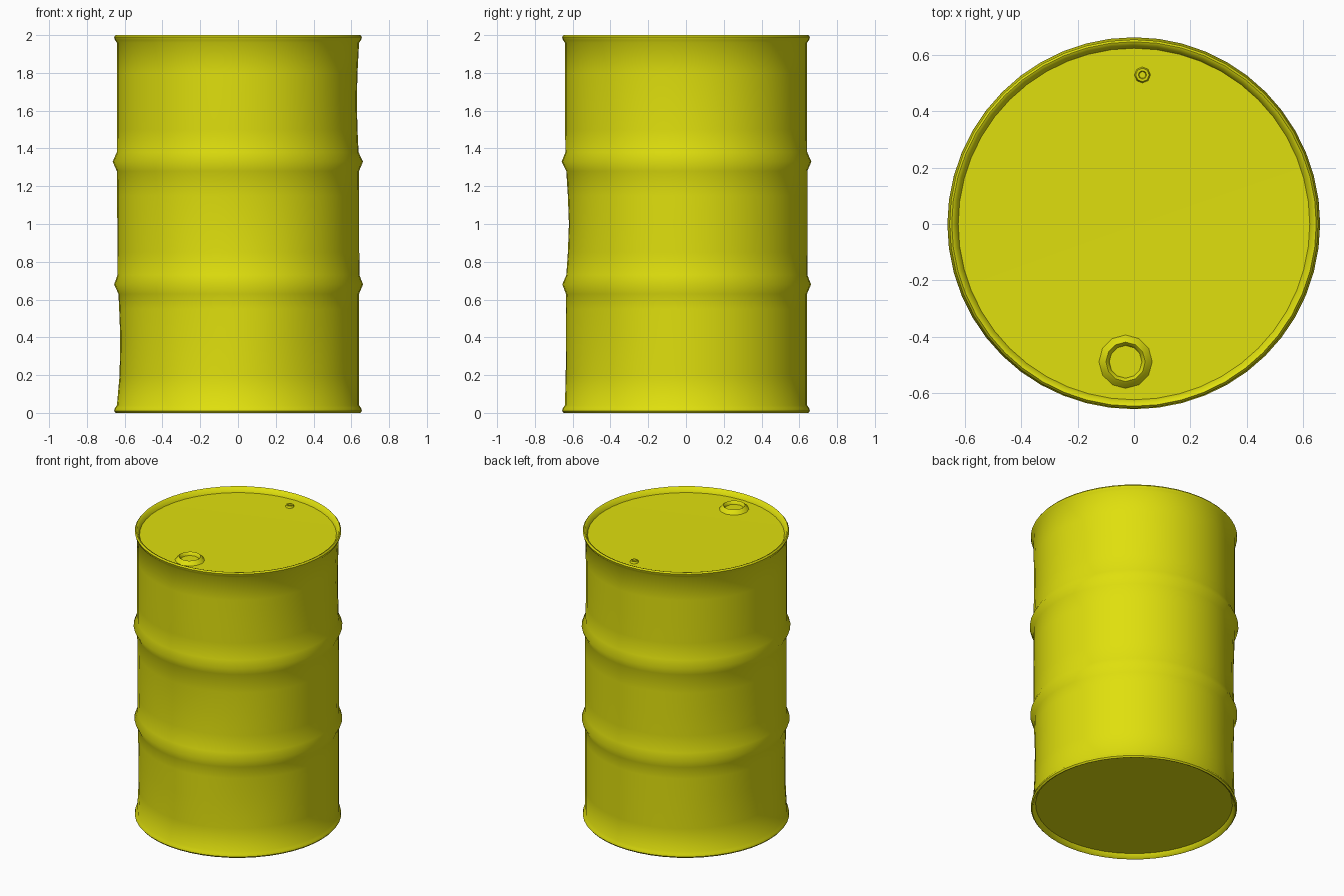
import bpy, math

if "Cube" in bpy.data.objects:
    bpy.data.objects.remove(bpy.data.objects["Cube"])

yellow = bpy.data.materials.new("barrel yellow")
yellow.diffuse_color = (0.74, 0.74, 0.004, 1)
yellow.use_nodes = True
yellow.node_tree.nodes["Principled BSDF"].inputs["Base Color"].default_value = yellow.diffuse_color

# Dents in the wall: angle (degrees), height, depth, angular width, vertical size
DENTS = [(-90, 1.0, 0.022, 40, 0.28), (180, 0.35, 0.018, 45, 0.3),
         (0, 1.65, 0.012, 45, 0.25), (-50, 0.35, 0.015, 25, 0.25),
         (150, 0.95, 0.012, 25, 0.25), (-110, 0.35, 0.012, 20, 0.25)]


def dent(a, z):
    total = 0
    for ang, h, depth, w, s in DENTS:
        d = (math.degrees(a) - ang + 180) % 360 - 180
        total += depth * math.exp(-(d / w) ** 2 - ((z - h) / s) ** 2)
    return total


def lathe(name, profile, n, centre=(0, 0, 0), dented=False, angle=50):
    """Spin (radius, z) points; zero radius makes a single pole vertex."""
    verts, rings, faces = [], [], []
    for r, z in profile:
        if r == 0:
            rings.append([len(verts)] * n)
            verts.append((0, 0, z))
            continue
        rings.append(list(range(len(verts), len(verts) + n)))
        for i in range(n):
            a = 2 * math.pi * i / n
            q = r - (dent(a, z) if dented and 0.05 < z < 1.94 else 0)
            verts.append((q * math.cos(a), q * math.sin(a), z))
    for lo, hi in zip(rings, rings[1:]):
        for i in range(n):
            j = (i + 1) % n
            f = list(dict.fromkeys((lo[i], lo[j], hi[j], hi[i])))
            faces.append(f)
    me = bpy.data.meshes.new(name)
    me.from_pydata(verts, [], faces)
    me.materials.append(yellow)
    ob = bpy.data.objects.new(name, me)
    ob.location = centre
    bpy.context.collection.objects.link(ob)
    bpy.context.view_layer.objects.active = ob
    ob.select_set(True)
    bpy.ops.object.shade_smooth_by_angle(angle=math.radians(angle))
    ob.select_set(False)
    return ob


# Drum: recessed base, rolled rims, two rolling hoops, recessed lid
lathe("drum", [
    (0, 0.03), (0.625, 0.03), (0.638, 0.004), (0.648, 0.0), (0.656, 0.01), (0.652, 0.026),
    (0.641, 0.04), (0.641, 0.2), (0.641, 0.4), (0.641, 0.55), (0.641, 0.63), (0.662, 0.68),
    (0.643, 0.73), (0.642, 0.85), (0.642, 1.0), (0.642, 1.15), (0.642, 1.28), (0.664, 1.33),
    (0.642, 1.38), (0.641, 1.5), (0.641, 1.65), (0.641, 1.8), (0.641, 1.96), (0.652, 1.974),
    (0.656, 1.99), (0.648, 2.0), (0.638, 1.996), (0.625, 1.965), (0, 1.96)],
    48, dented=True)

# Large filler bung with a sunken middle, and the small vent plug
lathe("filler_bung", [(0.098, 1.96), (0.08, 1.982), (0.07, 1.99), (0.062, 1.982),
                      (0.058, 1.968), (0, 1.968)], 12, (-0.03, -0.49, 0))
lathe("vent_plug", [(0.03, 1.96), (0.024, 1.978), (0.015, 1.978), (0.012, 1.97), (0, 1.97)],
      8, (0.03, 0.53, 0))
